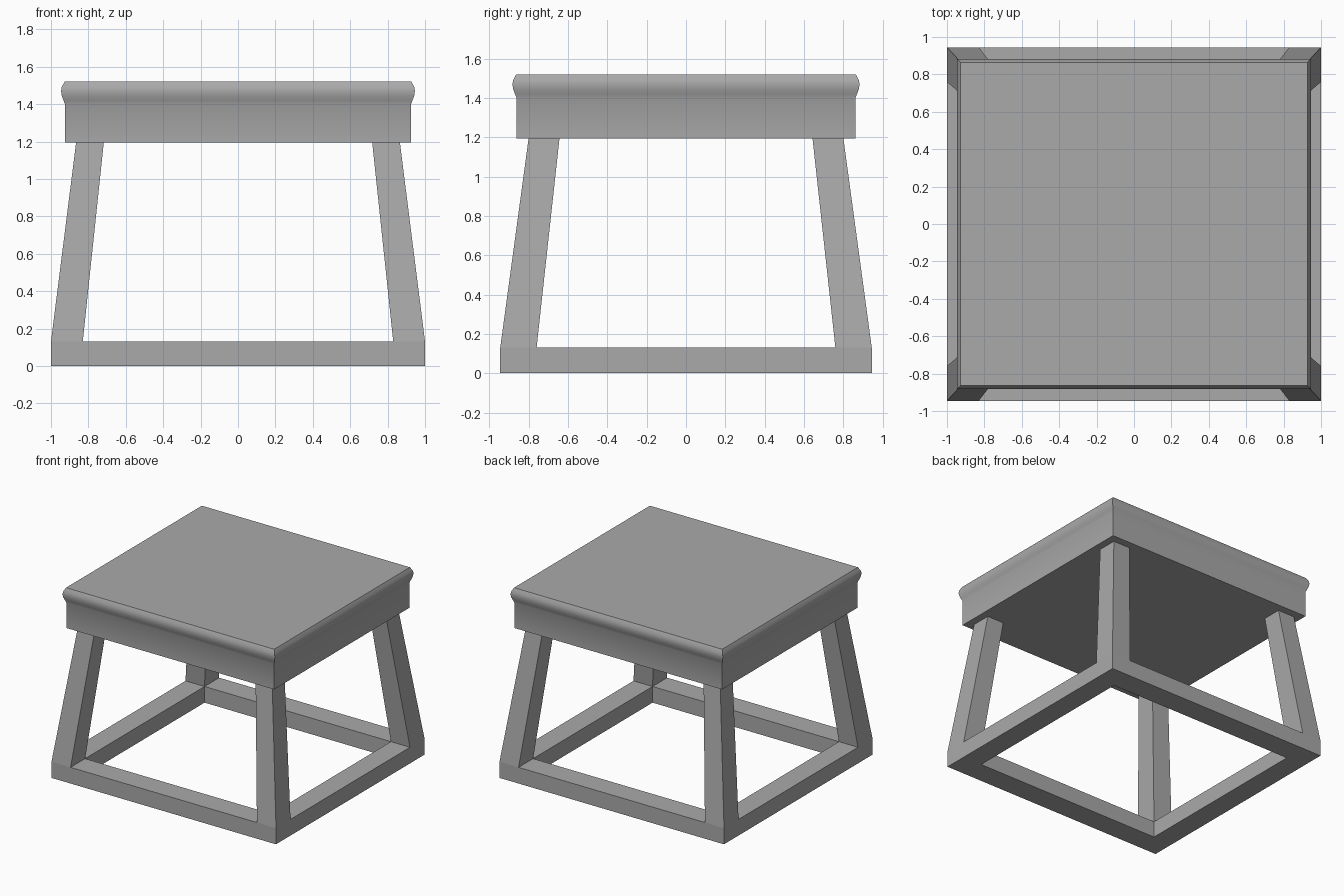
import bpy

cube = bpy.data.objects.get("Cube")
if cube:
    bpy.data.objects.remove(cube, do_unlink=True)

grey = bpy.data.materials.new("plain grey")
grey.use_nodes = True
grey.diffuse_color = (0.4, 0.4, 0.4, 1)
grey.node_tree.nodes["Principled BSDF"].inputs["Base Color"].default_value = (0.4, 0.4, 0.4, 1)


def loft(name, rings, closed=False, bottom=True, smooth=False):
    """Join rectangles (x0, x1, y0, y1, z) into one skin, capped or looped."""
    verts, faces = [], []
    for x0, x1, y0, y1, z in rings:
        verts += [(x0, y0, z), (x1, y0, z), (x1, y1, z), (x0, y1, z)]
    n = len(rings)
    for r in range(n if closed else n - 1):
        a, b = r * 4, (r + 1) % n * 4
        for i in range(4):
            j = (i + 1) % 4
            faces.append((a + i, a + j, b + j, b + i))
    if not closed:
        faces.append(tuple(range(n * 4 - 4, n * 4)))
        if bottom:
            faces.append((3, 2, 1, 0))
    mesh = bpy.data.meshes.new(name)
    mesh.from_pydata(verts, [], faces)
    mesh.materials.append(grey)
    obj = bpy.data.objects.new(name, mesh)
    bpy.context.collection.objects.link(obj)
    if smooth:
        bpy.ops.object.select_all(action="DESELECT")
        obj.select_set(True)
        bpy.context.view_layer.objects.active = obj
        bpy.ops.object.shade_smooth_by_angle(angle=0.7)
    return obj


def centred(hx, hy, z):
    return (-hx, hx, -hy, hy, z)


# Base frame: four rails with a rectangular section
rail_top = 0.13
loft("base_frame", [centred(1.0, 0.945, 0), centred(1.0, 0.945, rail_top),
                    centred(0.83, 0.76, rail_top), centred(0.83, 0.76, 0)], closed=True)

# Four legs leaning inward to the underside of the seat
for sx, side in ((1, "left"), (-1, "right")):
    for sy, end in ((-1, "front"), (1, "back")):
        rings = []
        for xi, xo, yi, yo, z in ((0.83, 1.0, 0.76, 0.945, rail_top),
                                  (0.717, 0.865, 0.643, 0.8, 1.2)):
            xs, ys = sorted((sx * xi, sx * xo)), sorted((sy * yi, sy * yo))
            rings.append((*xs, *ys, z))
        loft(f"{end}_{side}_leg", rings, bottom=False)

# Seat slab: straight apron, rounded lip, flat top
profile = [(0, 1.195), (0, 1.4), (0.008, 1.42), (0.017, 1.445), (0.021, 1.47),
           (0.017, 1.492), (0.002, 1.52)]
loft("seat", [centred(0.925 + out, 0.862 + out, z) for out, z in profile], smooth=True)
